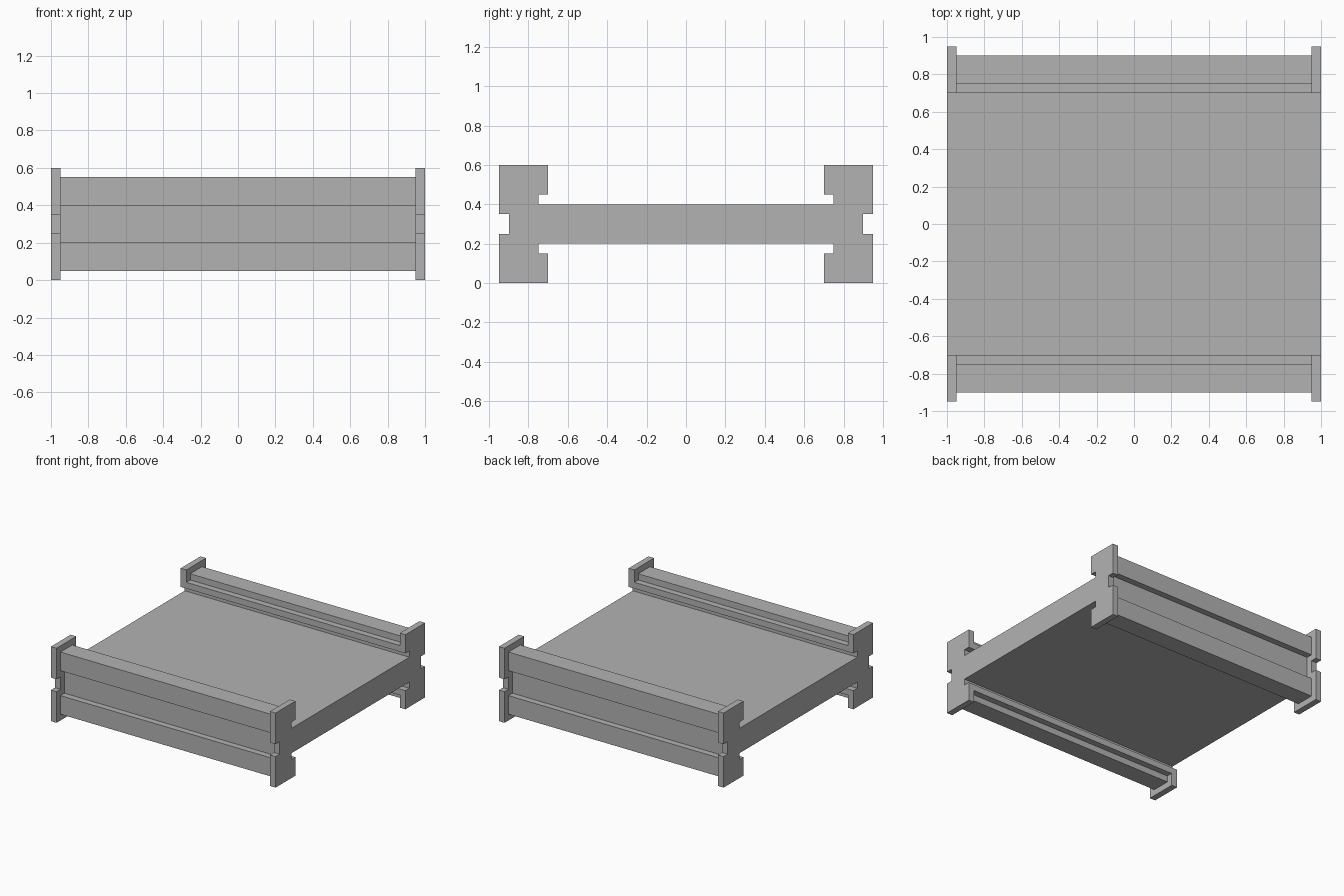
import bpy
import bmesh

# Remove the default object
cube = bpy.data.objects.get("Cube")
if cube:
    bpy.data.objects.remove(cube, do_unlink=True)

MID_Z = 0.3

# Single plain colour
grey = bpy.data.materials.new("Grey")
grey.use_nodes = True
colour = (0.45, 0.45, 0.45, 1.0)
grey.diffuse_color = colour
bsdf = next(n for n in grey.node_tree.nodes if n.type == "BSDF_PRINCIPLED")
bsdf.inputs["Base Color"].default_value = colour


def full_outline(quarter):
    """Mirror a quarter outline (y, height above mid plane) into a closed loop."""
    top = quarter + [(-y, h) for y, h in reversed(quarter)]
    return top + [(y, -h) for y, h in reversed(top)]


def extrude_profile(name, quarter, x0, x1):
    """Sweep the mirrored outline along x from x0 to x1."""
    bm = bmesh.new()
    verts = [bm.verts.new((x0, y, MID_Z + h)) for y, h in full_outline(quarter)]
    face = bm.faces.new(verts)
    swept = bmesh.ops.extrude_face_region(bm, geom=[face], use_keep_orig=True)
    moved = [g for g in swept["geom"] if isinstance(g, bmesh.types.BMVert)]
    bmesh.ops.translate(bm, verts=moved, vec=(x1 - x0, 0, 0))
    bmesh.ops.recalc_face_normals(bm, faces=bm.faces)
    mesh = bpy.data.meshes.new(name)
    bm.to_mesh(mesh)
    bm.free()
    mesh.materials.append(grey)
    obj = bpy.data.objects.new(name, mesh)
    bpy.context.collection.objects.link(obj)
    return obj


# Outer edge to inner edge: side notch, flange block, slot beside the web
plate_profile = [(0.90, 0.05), (0.95, 0.05), (0.95, 0.30), (0.70, 0.30),
                 (0.70, 0.15), (0.75, 0.15), (0.75, 0.10)]

# Recessed side, rail with an inner lip, slot, then the wide deck
core_profile = [(0.85, 0.10), (0.90, 0.10), (0.90, 0.25), (0.75, 0.25),
                (0.75, 0.20), (0.70, 0.20), (0.70, 0.15), (0.75, 0.15),
                (0.75, 0.10)]

# Deck and rails
extrude_profile("deck_and_rails", core_profile, -0.95, 0.95)

# End plates
for side, sign in (("left", 1), ("right", -1)):
    extrude_profile(side + "_end_plate", plate_profile, sign * 0.95, sign * 1.0)
